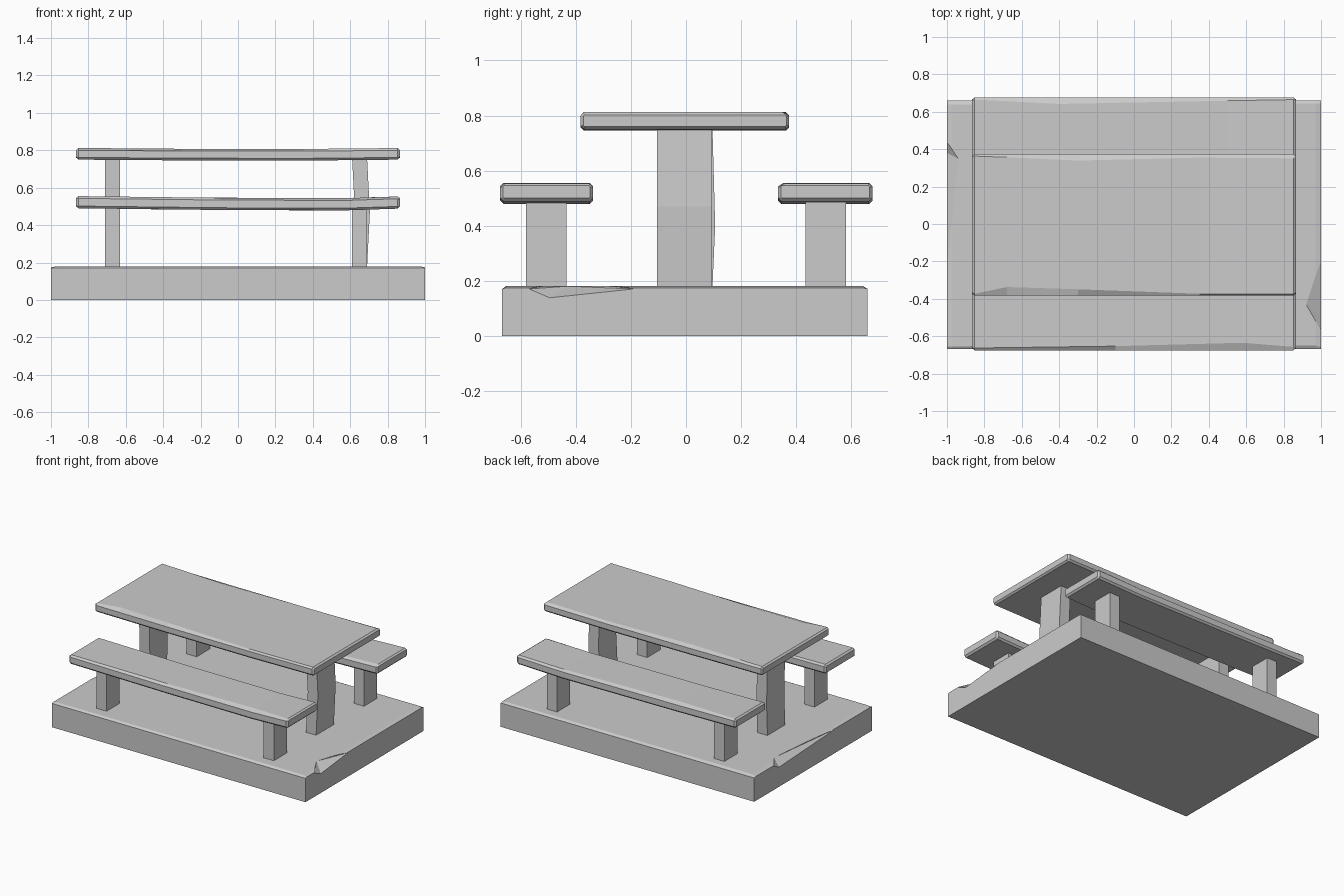
import bpy, bmesh

if "Cube" in bpy.data.objects:
    bpy.data.objects.remove(bpy.data.objects["Cube"])


def finish(name, bm):
    bmesh.ops.recalc_face_normals(bm, faces=bm.faces)
    me = bpy.data.meshes.new(name)
    bm.to_mesh(me)
    bm.free()
    ob = bpy.data.objects.new(name, me)
    bpy.context.collection.objects.link(ob)
    return ob


def loft(name, rings):
    bm = bmesh.new()
    loops = [[bm.verts.new(p) for p in r] for r in rings]
    n = len(loops[0])
    for a, b in zip(loops, loops[1:]):
        for i in range(n):
            j = (i + 1) % n
            bm.faces.new((a[i], a[j], b[j], b[i]))
    bm.faces.new(loops[0])
    bm.faces.new(loops[-1])
    return finish(name, bm)


def section(x, y0, y1, z0, z1, b, cf, cb):
    yz = [(y0 + b, z0), (y1 - b, z0), (y1, z0 + b), (y1, z1 - b),
          (y1 - cb, z1), (y0 + cf, z1), (y0, z1 - b), (y0, z0 + b)]
    return [(x, y, z) for y, z in yz]


# Plank with rounded ends; stations = (x, sag, front chamfer, back chamfer)
def plank(name, y0, y1, z0, z1, stations, b=0.012):
    L, e = 0.865, 0.010
    rings = [section(x, y0, y1, z0 - s, z1 - s, b, cf, cb) for x, s, cf, cb in stations]
    start = section(-L, y0 + e, y1 - e, z0 + e, z1 - e, 0.004, 0.004, 0.004)
    end = section(L, y0 + e, y1 - e, z0 + e, z1 - e, 0.004, 0.004, 0.004)
    return loft(name, [start] + rings + [end])


# Post with an optional sideways bow at height zm
def leg(name, x, y, w, d, top, zm=0.4, bx=0, by=0):
    rings = []
    for z, ox, oy in ((0.175, 0, 0), (zm, bx, by), (top, 0, 0)):
        rings.append([(x + ox + sx * w / 2, y + oy + sy * d / 2, z)
                      for sx, sy in ((-1, -1), (1, -1), (1, 1), (-1, 1))])
    return loft(name, rings)


# Table top and benches, slightly sagging with worn edges
plank("table_top", -0.383, 0.375, 0.750, 0.812, [
    (-0.853, 0, 0.010, 0.012), (-0.68, 0.001, 0.046, 0.018), (-0.30, 0.004, 0.034, 0.036),
    (0.35, 0.005, 0.010, 0.020), (0.853, 0, 0.010, 0.024)])
plank("front_bench", -0.675, -0.338, 0.490, 0.555, [
    (-0.853, 0, 0.012, 0.012), (-0.10, 0.009, 0.022, 0.014),
    (0.58, 0.011, 0.040, 0.012), (0.853, 0.002, 0.018, 0.012)])
plank("back_bench", 0.335, 0.677, 0.490, 0.555, [
    (-0.853, 0, 0.018, 0.012), (-0.40, 0.006, 0.020, 0.035),
    (0.50, 0.012, 0.018, 0.018), (0.853, 0.002, 0.024, 0.012)])

# Legs
leg("left_table_leg", -0.67, -0.004, 0.08, 0.2, 0.76, 0.40, by=0.010)
leg("right_table_leg", 0.65, -0.006, 0.08, 0.2, 0.76, 0.47, bx=0.015)
for side, y in (("front", -0.508), ("back", 0.508)):
    leg(side + "_bench_leg_left", -0.67, y, 0.08, 0.148, 0.497)
    leg(side + "_bench_leg_right", 0.65, y, 0.08, 0.148, 0.497)


# Base slab with chamfered top edges
def slab(x, inset, top, cf, cb):
    yz = [(-0.668, 0), (0.66, 0), (0.66, 0.17), (0.66 - cb, top), (-0.668 + cf, top), (-0.668, 0.17)]
    return [(x, y, z) for y, z in yz]


base = loft("base_slab", [
    slab(-1, 0, 0.174, 0.012, 0.020), slab(-0.97, 0, 0.18, 0.014, 0.022),
    slab(0, 0, 0.18, 0.018, 0.020), slab(0.97, 0, 0.18, 0.018, 0.016),
    slab(1, 0, 0.174, 0.012, 0.015)])


# Chips knocked out of the slab's side edges
def chip(name, s, ya, yb, tip, low, zlow):
    pts = [(s, ya, 0.17), (s, yb, 0.17), (s, low, zlow), (tip[0], tip[1], 0.18)]
    pts += [(s * 1.05, ya, 0.17), (s * 1.05, yb, 0.17), (s * 1.05, low, zlow)]
    pts += [(s * 1.05, ya, 0.2), (s * 1.05, yb, 0.2), (tip[0], tip[1], 0.2)]
    bm = bmesh.new()
    for p in pts:
        bm.verts.new(p)
    res = bmesh.ops.convex_hull(bm, input=bm.verts)
    loose = [v for v in bm.verts if not v.link_faces]
    bmesh.ops.delete(bm, geom=loose, context='VERTS')
    cutter = finish(name, bm)
    cutter.hide_render = True
    cutter.hide_viewport = True
    mod = base.modifiers.new(name, 'BOOLEAN')
    mod.operation = 'DIFFERENCE'
    mod.solver = 'EXACT'
    mod.object = cutter


chip("right_chip_cutter", 1, -0.57, -0.19, (0.92, -0.43), -0.495, 0.138)
chip("left_chip_cutter", -1, 0.44, -0.25, (-0.94, 0.35), 0.38, 0.140)
